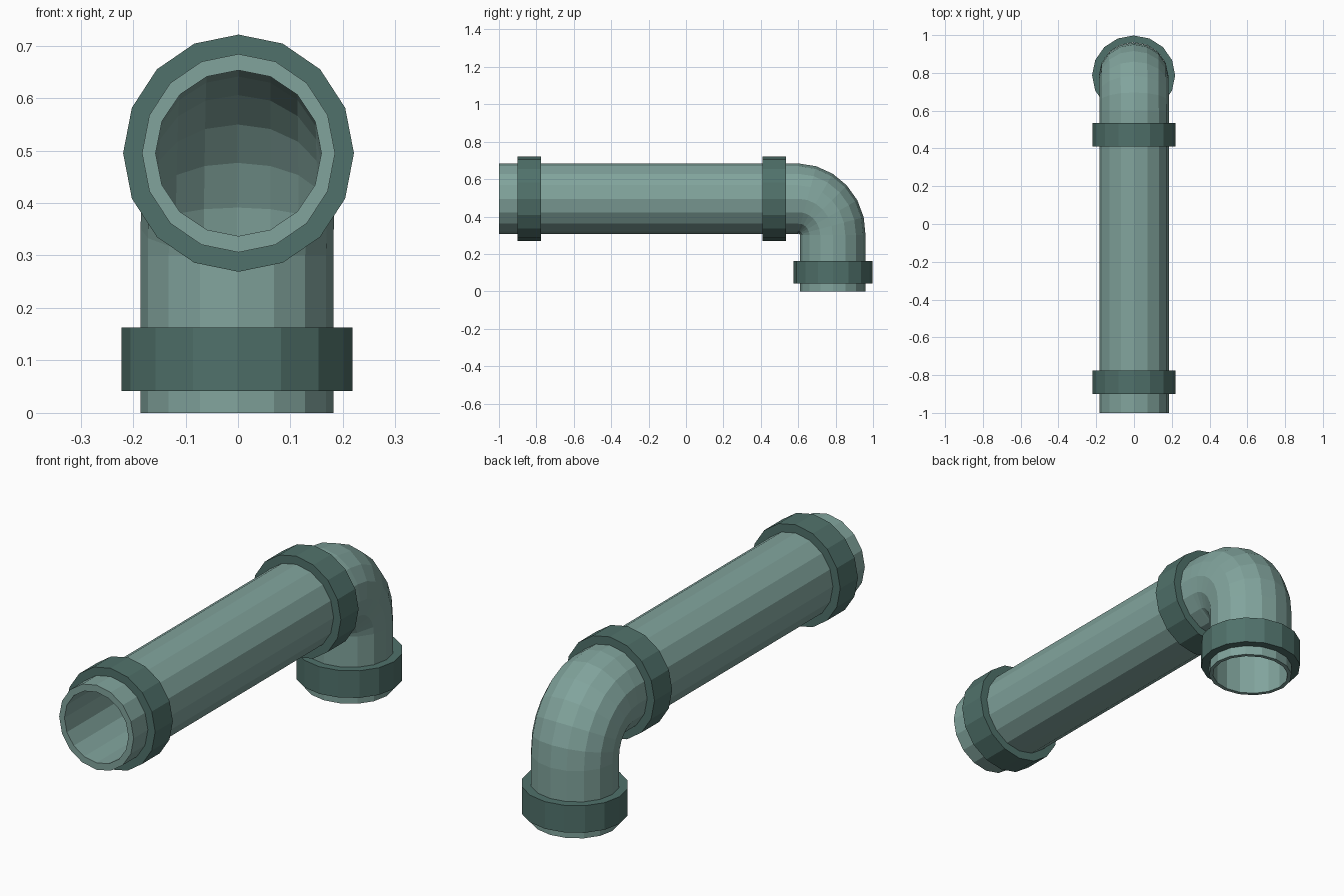
import bpy, bmesh
from math import sin, cos, pi
from mathutils import Vector

if "Cube" in bpy.data.objects:
    bpy.data.objects.remove(bpy.data.objects["Cube"])

SIDES = 16


def material(name, color):
    m = bpy.data.materials.new(name)
    m.diffuse_color = (*color, 1)
    m.use_nodes = True
    m.node_tree.nodes["Principled BSDF"].inputs["Base Color"].default_value = m.diffuse_color
    return m


LIGHT = material("pipe_green", (0.22, 0.37, 0.335))
DARK = material("collar_green", (0.08, 0.165, 0.145))


def sweep(name, stations, mat, closed=False):
    """Skin rings given as (centre, normal angle, x radius, in-plane radius)."""
    bm = bmesh.new()
    rings = []
    for (x, y, z), a, rx, rn in stations:
        n = Vector((0, sin(a), cos(a)))
        rings.append([bm.verts.new(Vector((x, y, z)) + Vector((rx * sin(t), 0, 0)) + n * rn * cos(t))
                      for t in (2 * pi * i / SIDES for i in range(SIDES))])
    pairs = list(zip(rings, rings[1:]))
    if closed:
        pairs.append((rings[-1], rings[0]))
    for r, s in pairs:
        for i in range(SIDES):
            j = (i + 1) % SIDES
            bm.faces.new((r[i], r[j], s[j], s[i]))
    bmesh.ops.recalc_face_normals(bm, faces=bm.faces)
    mesh = bpy.data.meshes.new(name)
    bm.to_mesh(mesh)
    bm.free()
    mesh.materials.append(mat)
    ob = bpy.data.objects.new(name, mesh)
    bpy.context.collection.objects.link(ob)
    return ob


# Centre line: long straight run, quarter bend, short drop
path = [((0.001, -1, 0.495), 0)]
for k in range(7):
    a = k / 6 * pi / 2
    path.append(((0.001 - 0.003 * k / 6, 0.60 + 0.185 * sin(a), 0.30 + 0.195 * cos(a)), a))
path.append(((-0.002, 0.785, 0), pi / 2))


def wall(start, end):
    out = []
    for c, a in path:
        f = a / (pi / 2)
        out.append((c, a, *(p + (q - p) * f for p, q in zip(start, end))))
    return out


# Hollow pipe: outer wall out, inner wall back
outer = wall((0.184, 0.189), (0.184, 0.175))
inner = wall((0.158, 0.158), (0.167, 0.158))
sweep("pipe", outer + inner[::-1], LIGHT, closed=True)


# Raised collars: stepped bands seated on the pipe
def collar(name, c0, c1, a, small, big):
    sweep(name, [(c0, a, *small), (c0, a, *big), (c1, a, *big), (c1, a, *small)], DARK)


for name, y0, y1 in (("front_collar", -0.90, -0.775), ("middle_collar", 0.41, 0.535)):
    collar(name, (0.001, y0, 0.495), (0.001, y1, 0.495), 0, (0.183, 0.188), (0.22, 0.226))
collar("outlet_collar", (-0.002, 0.787, 0.163), (-0.002, 0.787, 0.042), pi / 2,
       (0.183, 0.174), (0.22, 0.211))
